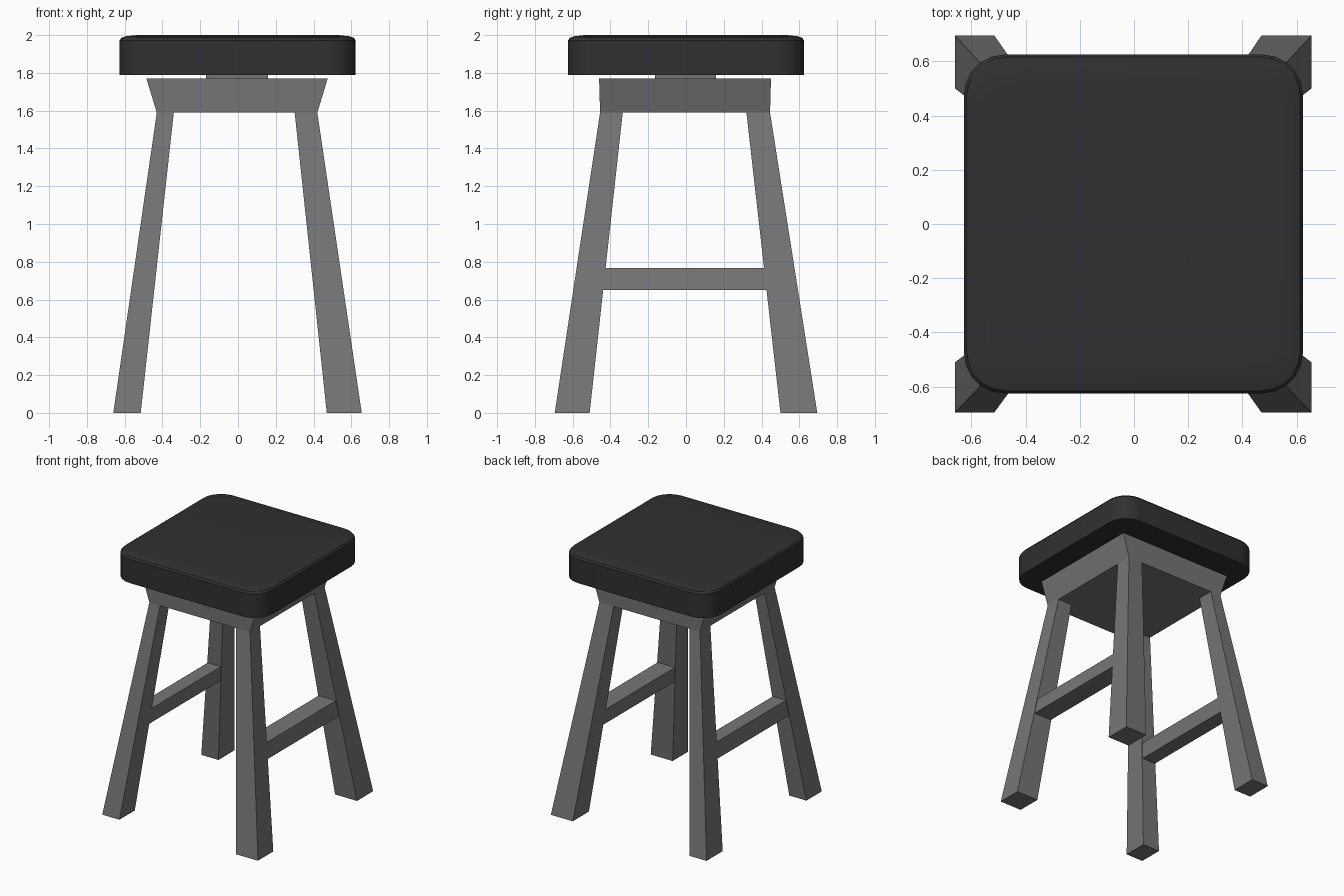
import bpy, bmesh
from math import cos, sin, pi

if "Cube" in bpy.data.objects:
    bpy.data.objects.remove(bpy.data.objects["Cube"])


def material(name, v):
    m = bpy.data.materials.new(name)
    m.diffuse_color = (v, v, v, 1)
    m.use_nodes = True
    m.node_tree.nodes["Principled BSDF"].inputs["Base Color"].default_value = m.diffuse_color
    return m


frame_mat = material("grey_frame", 0.18)
seat_mat = material("dark_cushion", 0.03)


def loft(name, rings, mat):
    """Closed solid skinned through rings of equal point count."""
    bm = bmesh.new()
    loops = [[bm.verts.new(p) for p in ring] for ring in rings]
    for a, b in zip(loops, loops[1:]):
        for i in range(len(a)):
            j = (i + 1) % len(a)
            bm.faces.new((a[i], a[j], b[j], b[i]))
    bm.faces.new(loops[0][::-1])
    bm.faces.new(loops[-1])
    bmesh.ops.recalc_face_normals(bm, faces=bm.faces)
    me = bpy.data.meshes.new(name)
    bm.to_mesh(me)
    bm.free()
    me.materials.append(mat)
    ob = bpy.data.objects.new(name, me)
    bpy.context.collection.objects.link(ob)
    return ob


def rect(x0, x1, y0, y1, z):
    return [(x0, y0, z), (x1, y0, z), (x1, y1, z), (x0, y1, z)]


def rounded(half, r, z, seg=5):
    pts = []
    for k, (sx, sy) in enumerate([(1, 1), (-1, 1), (-1, -1), (1, -1)]):
        for i in range(seg + 1):
            a = (k + i / seg) * pi / 2
            pts.append((sx * (half - r) + r * cos(a) - 0.002,
                        sy * (half - r) + r * sin(a), z))
    return pts


# Cushioned seat with softened top edge
profile = [(1.79, 0), (1.972, 0), (1.986, 0.01), (1.994, 0.035), (2.0, 0.09)]
seat = loft("seat", [rounded(0.625 - d, 0.15 - d * 0.5, z) for z, d in profile], seat_mat)
bpy.context.view_layer.objects.active = seat
seat.select_set(True)
bpy.ops.object.shade_smooth_by_angle()

# Mounting block and flared apron under the seat
loft("mounting_block", [rect(-0.17, 0.16, -0.165, 0.16, z) for z in (1.765, 1.795)], frame_mat)
TOP = 1.59
loft("apron", [rect(-0.43, 0.42, -0.455, 0.445, TOP),
               rect(-0.485, 0.475, -0.46, 0.45, 1.77)], frame_mat)

# Leg extents as (outer, inner) pairs at the floor and at the apron
X = {"left": ((-0.66, -0.515), (-0.43, -0.34)), "right": ((0.655, 0.47), (0.42, 0.30))}
Y = {"front": ((-0.695, -0.51), (-0.455, -0.335)), "back": ((0.695, 0.50), (0.445, 0.32))}


def at(span, z):
    t = z / TOP
    return [a + (b - a) * t for a, b in zip(*span)]


# Splayed tapering legs
for sx, xs in X.items():
    for sy, ys in Y.items():
        loft(f"{sy}_{sx}_leg", [rect(*at(xs, z), *at(ys, z), z) for z in (0, TOP)], frame_mat)

# Side stretchers running between front and back legs
for sx, xs in X.items():
    rings = []
    for z in (0.65, 0.767):
        outer, inner = at(xs, z)
        d = 0.004 if outer < 0 else -0.004
        rings.append(rect(outer + d, inner - d,
                          at(Y["front"], z)[1] - 0.03, at(Y["back"], z)[1] + 0.03, z))
    loft(f"{sx}_stretcher", rings, frame_mat)
